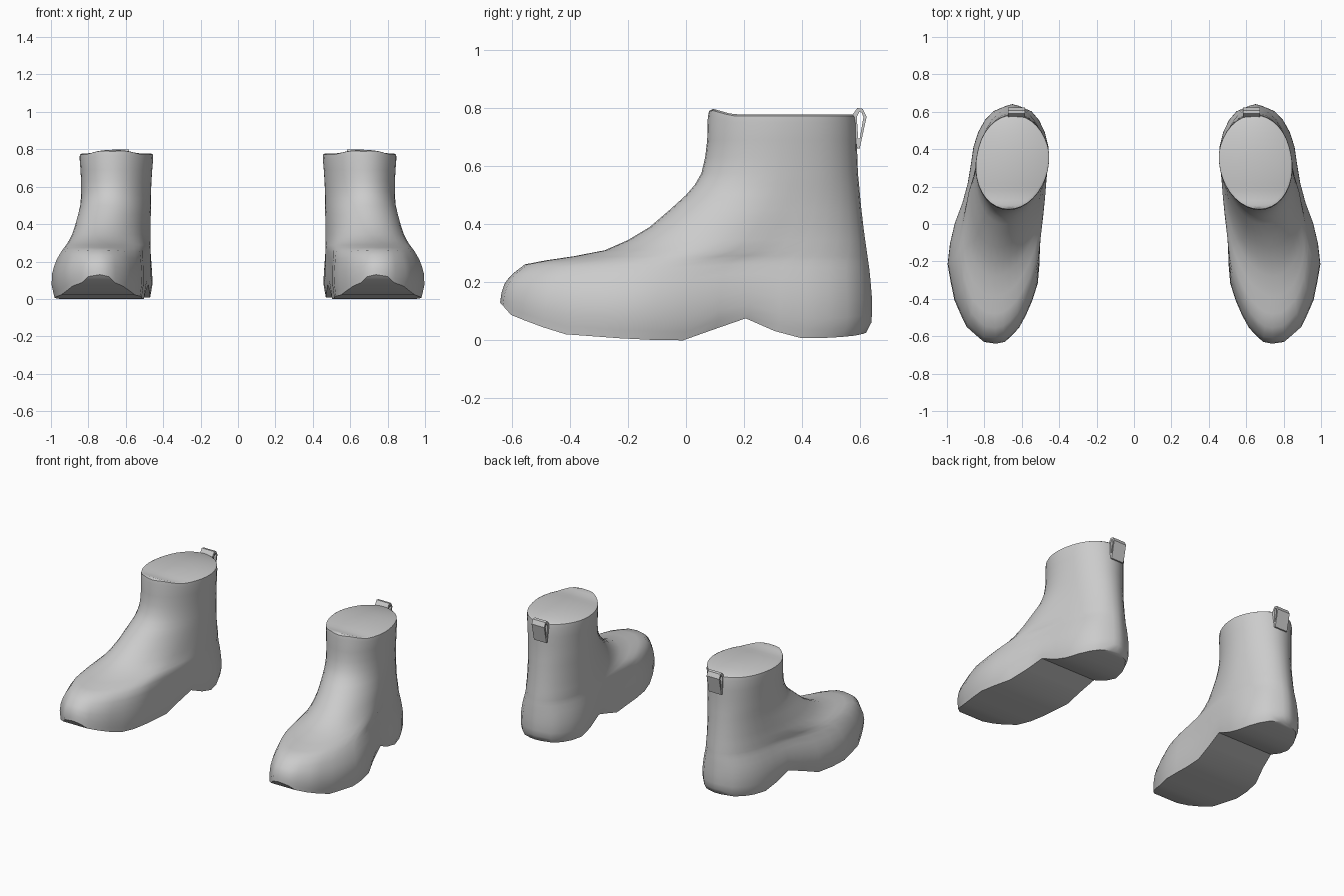
import bpy, bmesh, math

if "Cube" in bpy.data.objects:
    bpy.data.objects.remove(bpy.data.objects["Cube"])

grey = bpy.data.materials.new("plain_grey")
grey.diffuse_color = (0.6, 0.6, 0.6, 1)
grey.use_nodes = True
grey.node_tree.nodes["Principled BSDF"].inputs["Base Color"].default_value = grey.diffuse_color

HALF = 18  # segments along each side of a ring


def lerp_table(table, v):
    """Piecewise linear lookup in a list of (key, value) pairs."""
    if v <= table[0][0]:
        return table[0][1]
    for (a, p), (b, q) in zip(table, table[1:]):
        if v <= b:
            return p + (q - p) * (v - a) / (b - a)
    return table[-1][1]


# Foot outline in plan: outer and inner side x along y
OUTER = [(-.64, .74), (-.63, .81), (-.55, .90), (-.4, .965), (-.2, 1.0), (-.03, .97), (.1, .92),
         (.25, .88), (.4, .862), (.53, .82), (.615, .74), (.64, .65)]
INNER = [(-.64, .74), (-.63, .69), (-.57, .62), (-.45, .555), (-.3, .508), (-.1, .502), (.1, .485),
         (.25, .465), (.4, .455), (.53, .487), (.615, .56), (.64, .65)]
# Height of the sole along y: toe spring, ball, arch, heel
SOLE = [(-.64, .13), (-.6, .085), (-.43, .022), (-.2, .005), (-.08, 0), (0, 0), (.2, .078),
        (.36, .008), (.5, .008), (.6, .018), (.64, .035)]
# x of the instep ridge along y
RIDGE = [(-.3, .745), (-.1, .72), (.08, .67)]
# Horizontal rings: height, front y, back y, blend from foot outline to shaft oval, half width of oval
RINGS = [(0, -.64, .62, 0, .19), (.03, -.638, .638, 0, .19), (.07, -.635, .641, 0, .19),
         (.13, -.625, .64, .02, .19), (.17, -.612, .637, .1, .19), (.21, -.59, .634, .22, .19),
         (.25, -.555, .63, .4, .19), (.272, -.48, .627, .52, .19), (.288, -.39, .625, .62, .19),
         (.31, -.28, .622, .72, .19), (.345, -.2, .617, .82, .188), (.39, -.125, .611, .9, .187),
         (.45, -.055, .604, .96, .186), (.5, 0, .599, 1, .185), (.535, .03, .596, 1, .185),
         (.575, .053, .592, 1, .185), (.63, .066, .59, 1, .187), (.69, .073, .588, 1, .191),
         (.75, .075, .586, 1, .196), (.772, .079, .582, 1, .195), (.778, .093, .574, 1, .183)]


def ring_point(ring, i, side):
    z, front, back, blend, half = ring
    ang = math.pi * i / HALF
    t = (1 - math.cos(ang)) / 2
    y = front + (back - front) * t
    base = lerp_table(OUTER if side > 0 else INNER, -.64 + 1.28 * t)
    mid = .69
    base = mid + (base - mid) * (1 - .05 * max(0, 1 - z / .07))  # tuck in at the sole
    ridge = lerp_table(RIDGE, front)
    oval = ridge + (.645 - ridge) * min(1, t * 1.6) + side * half * math.sin(ang)
    x = base + (oval - base) * blend
    zz = z + lerp_table(SOLE, y) * max(0, 1 - z / .3)
    if z > .7:  # raised lip at the front of the opening
        zz += .02 * max(0, 1 - abs(y - .09) / .07)
    return (x, y, zz)


def finish(name, bm, angle):
    bmesh.ops.recalc_face_normals(bm, faces=bm.faces[:])
    mesh = bpy.data.meshes.new(name)
    bm.to_mesh(mesh)
    bm.free()
    mesh.materials.append(grey)
    ob = bpy.data.objects.new(name, mesh)
    bpy.context.collection.objects.link(ob)
    bpy.ops.object.select_all(action='DESELECT')
    ob.select_set(True)
    bpy.context.view_layer.objects.active = ob
    if angle:
        bpy.ops.object.shade_smooth_by_angle(angle=math.radians(angle))
    mod = ob.modifiers.new("pair", 'MIRROR')  # second boot of the pair
    mod.use_mirror_merge = False
    return ob


# Boot: rings lofted from sole to opening
bm = bmesh.new()
loops = []
for ring in RINGS:
    pts = [ring_point(ring, i, 1) for i in range(HALF + 1)]
    pts += [ring_point(ring, i, -1) for i in range(HALF - 1, 0, -1)]
    loops.append([bm.verts.new(p) for p in pts])
n = 2 * HALF
for a, b in zip(loops, loops[1:]):
    for i in range(n):
        j = (i + 1) % n
        bm.faces.new((a[i], a[j], b[j], b[i]))
# Sole and opening: strips across from the outer to the inner side
for loop in (loops[0], loops[-1]):
    for i in range(HALF):
        quad = [loop[i], loop[i + 1], loop[(n - i - 1) % n], loop[(n - i) % n]]
        bm.faces.new(list(dict.fromkeys(quad)))
finish("boot", bm, 42)

# Pull tab: folded strap loop at the back of the opening
OUT = [(.57, .772), (.59, .80), (.608, .797), (.622, .77), (.598, .66), (.589, .66)]
HOLE = [(.588, .77), (.597, .787), (.605, .784), (.611, .768), (.598, .695), (.593, .695)]
bm = bmesh.new()
tab = []
for x in (.583, .673):
    tab.append([[bm.verts.new((x, y, z)) for y, z in prof] for prof in (OUT, HOLE)])
for i in range(6):
    j = (i + 1) % 6
    for prof in (0, 1):
        bm.faces.new((tab[0][prof][i], tab[0][prof][j], tab[1][prof][j], tab[1][prof][i]))
    for end in tab:
        bm.faces.new((end[0][i], end[0][j], end[1][j], end[1][i]))
finish("pull_tab", bm, 0)
